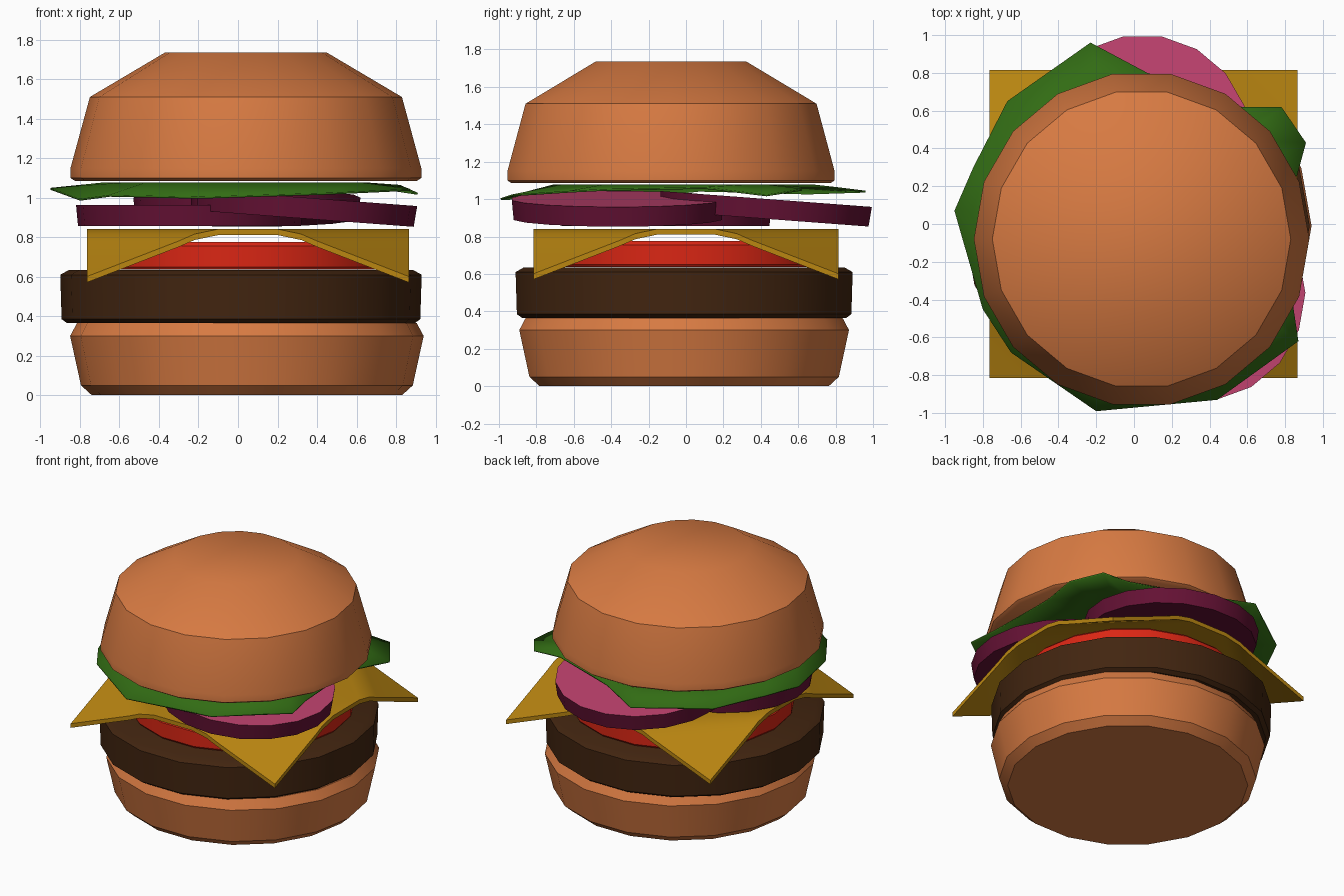
import bpy, bmesh
from math import cos, sin, pi, radians
from mathutils import Matrix, Vector

cube = bpy.data.objects.get("Cube")
if cube:
    bpy.data.objects.remove(cube, do_unlink=True)

SIDES = 18


def material(name, rgb):
    linear = [((c / 255 + 0.055) / 1.055) ** 2.4 if c > 10 else c / 255 / 12.92 for c in rgb]
    mat = bpy.data.materials.new(name)
    mat.use_nodes = True
    mat.diffuse_color = (*linear, 1)
    bsdf = mat.node_tree.nodes["Principled BSDF"]
    bsdf.inputs["Base Color"].default_value = (*linear, 1)
    bsdf.inputs["Roughness"].default_value = 0.8
    return mat


bread = material("bread", (215, 122, 66))
meat = material("meat", (66, 37, 16))
tomato_red = material("tomato_red", (218, 38, 20))
cheese_yellow = material("cheese_yellow", (186, 134, 17))
onion_skin = material("onion_purple", (100, 17, 52))
onion_pink = material("onion_pink", (194, 67, 112))
leaf_green = material("leaf_green", (50, 108, 20))


def finish(name, bm, mats, location=(0, 0, 0), angle=35):
    """Turn a bmesh into a smooth shaded object with sharp edges kept."""
    bmesh.ops.recalc_face_normals(bm, faces=bm.faces)
    mesh = bpy.data.meshes.new(name)
    bm.to_mesh(mesh)
    bm.free()
    for mat in mats:
        mesh.materials.append(mat)
    obj = bpy.data.objects.new(name, mesh)
    obj.location = location
    bpy.context.collection.objects.link(obj)
    bpy.ops.object.select_all(action="DESELECT")
    obj.select_set(True)
    bpy.context.view_layer.objects.active = obj
    bpy.ops.object.shade_smooth_by_angle(angle=radians(angle))
    return obj


def lathe(name, profile, center, mats):
    """Revolve (radius, height) pairs; a second material covers the top cap."""
    bm = bmesh.new()
    rings = []
    for r, z in profile:
        turn = [2 * pi * i / SIDES for i in range(SIDES)]
        rings.append([bm.verts.new((r * cos(a), r * sin(a), z)) for a in turn])
    for low, high in zip(rings, rings[1:]):
        for i in range(SIDES):
            j = (i + 1) % SIDES
            bm.faces.new((low[i], low[j], high[j], high[i]))
    bm.faces.new(rings[0][::-1])
    bm.faces.new(rings[-1]).material_index = len(mats) - 1
    return finish(name, bm, mats, center)


# Buns, patty and tomato
lathe("bottom_bun", [(0.785, 0), (0.84, 0.05), (0.895, 0.30), (0.86, 0.365)],
      (0.045, -0.01, 0), [bread])
lathe("patty", [(0.88, 0.365), (0.908, 0.385), (0.915, 0.61), (0.87, 0.635)],
      (0.015, -0.01, 0), [meat])
lathe("tomato_slice", [(0.73, 0.637), (0.74, 0.65), (0.74, 0.755), (0.72, 0.775)],
      (0.03, 0, 0), [tomato_red])
lathe("top_bun", [(0.865, 1.085), (0.888, 1.10), (0.888, 1.15), (0.79, 1.51), (0.41, 1.735)],
      (0.04, -0.08, 0), [bread])

# Cheese: thin square whose four corners droop along diagonal folds
HALF = 0.815
FOLDS = [(0.15, 0), (0.27, 0.025), (0.35, 0.06), (HALF, 0.24)]


def droop(d):
    for (d0, z0), (d1, z1) in zip(FOLDS, FOLDS[1:]):
        if d0 < d <= d1 + 1e-4:
            return z0 + (z1 - z0) * (d - d0) / (d1 - d0)
    return 0


bm = bmesh.new()
bmesh.ops.create_cube(bm, size=1, matrix=Matrix.Diagonal((2 * HALF, 2 * HALF, 0.03, 1)))
for sx in (-1, 1):
    for sy in (-1, 1):
        for d, _ in FOLDS[:-1]:
            bmesh.ops.bisect_plane(bm, geom=bm.verts[:] + bm.edges[:] + bm.faces[:],
                                   plane_co=Vector((sx * (d + HALF), 0, 0)),
                                   plane_no=Vector((sx, sy, 0)))
for v in bm.verts:
    v.co.z -= droop(abs(v.co.x) + abs(v.co.y) - HALF)
finish("cheese_slice", bm, [cheese_yellow], (0.05, 0, 0.826))

# Onion slices: one lying flat, two leaning on it
onions = [("onion_left", (-0.245, -0.11, 0.91), (0, 0, 0)),
          ("onion_right", (0.33, -0.365, 0.948), (0, 0.075, 0)),
          ("onion_back", (0.045, 0.425, 0.948), (-0.075, 0, 0))]
for name, center, tilt in onions:
    onion = lathe(name, [(0.565, -0.053), (0.575, 0.053)], center, [onion_skin, onion_pink])
    onion.rotation_euler = tilt

# Lettuce: irregular leaf, flat in the middle with a drooping rim
rim = [(-0.23, 0.96, 1.04), (-0.67, 0.65, 1.03), (-0.85, 0.30, 1.04), (-0.95, 0.07, 1.045),
       (-0.80, -0.45, 0.99), (-0.65, -0.68, 1.01), (-0.20, -0.99, 1.0), (0.44, -0.93, 1.02),
       (0.87, -0.62, 1.04), (0.84, -0.42, 1.05), (0.82, 0.10, 1.06), (0.91, 0.43, 1.02),
       (0.78, 0.62, 1.05), (0.57, 0.62, 1.06), (0.07, 0.80, 1.06)]
bm = bmesh.new()
outer = [bm.verts.new(p) for p in rim]
inner = [bm.verts.new((x * 0.72, y * 0.72, 1.072)) for x, y, _ in rim]
for i in range(len(rim)):
    j = (i + 1) % len(rim)
    bm.faces.new((outer[i], outer[j], inner[j], inner[i]))
bm.faces.new(inner)
leaf = finish("lettuce_leaf", bm, [leaf_green])
thick = leaf.modifiers.new("thickness", "SOLIDIFY")
thick.thickness = 0.01
thick.offset = 0
